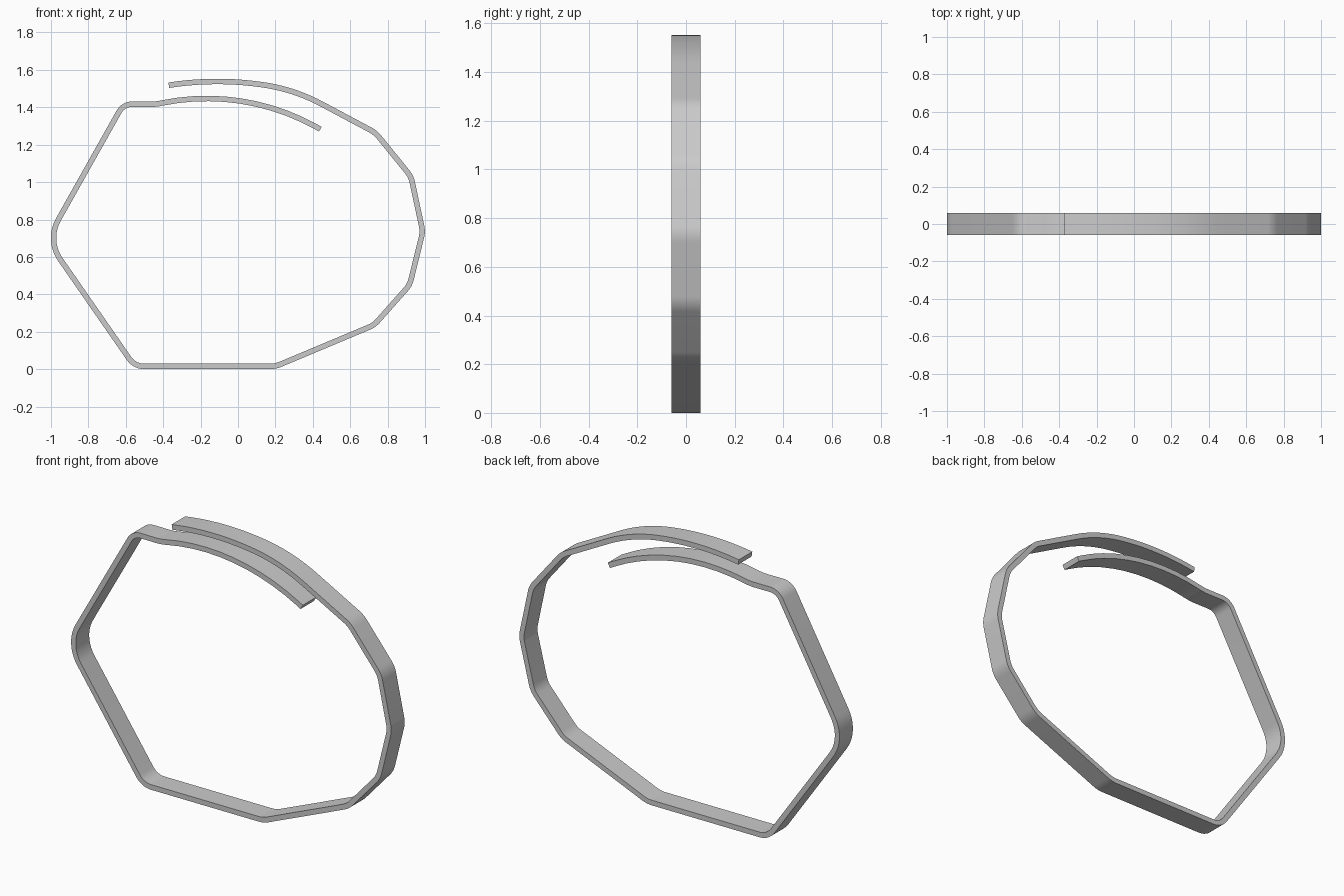
import bpy
import bmesh
import math
from mathutils import Vector

cube = bpy.data.objects.get("Cube")
if cube:
    bpy.data.objects.remove(cube, do_unlink=True)

HALF_THICK = 0.0145
HALF_WIDTH = 0.06
STEPS = 10

# Centre line of the band as corners: x, z, bend radius
corners = [
    (0.44, 1.283, 0),        # inner free end
    (0.026, 1.512, 1.2),
    (-0.44, 1.416, 0.3),
    (-0.613, 1.417, 0.08),
    (-1.022, 0.69, 0.2),
    (-0.553, 0.0145, 0.1),
    (0.2, 0.0145, 0.15),
    (0.728, 0.236, 0.13),
    (0.918, 0.45, 0.13),
    (0.988, 0.735, 0.13),
    (0.925, 1.03, 0.13),
    (0.735, 1.264, 0.15),
    (0.298, 1.497, 0.95),
    (-0.12, 1.556, 1.68),
    (-0.37, 1.518, 0),       # outer free end
]


def rounded_path(corners):
    """Replace each corner by a circular arc tangent to both legs."""
    pts = [Vector((x, z)) for x, z, r in corners]
    path = [pts[0]]
    for i in range(1, len(pts) - 1):
        p, r = pts[i], corners[i][2]
        a = (pts[i - 1] - p).normalized()
        b = (pts[i + 1] - p).normalized()
        half = a.angle(b) / 2
        reach = r / math.tan(half)
        start = p + a * reach
        centre = p + (a + b).normalized() * (r / math.sin(half))
        turn = math.pi - 2 * half
        spoke = start - centre
        # Sweep toward the second leg
        sign = 1 if a.x * b.y - a.y * b.x < 0 else -1
        for k in range(STEPS + 1):
            t = sign * turn * k / STEPS
            c, s = math.cos(t), math.sin(t)
            path.append(centre + Vector((spoke.x * c - spoke.y * s,
                                         spoke.x * s + spoke.y * c)))
    path.append(pts[-1])
    return path


def build_band(name, path):
    """Sweep a rectangular section along the path in the xz plane."""
    bm = bmesh.new()
    rings = []
    for i, p in enumerate(path):
        before = path[max(i - 1, 0)]
        after = path[min(i + 1, len(path) - 1)]
        d = (after - before).normalized()
        n = Vector((-d.y, d.x)) * HALF_THICK
        section = [(1, -1), (1, 1), (-1, 1), (-1, -1)]
        rings.append([bm.verts.new((p.x + n.x * u, HALF_WIDTH * v, p.y + n.y * u))
                      for u, v in section])
    for r0, r1 in zip(rings, rings[1:]):
        for j in range(4):
            k = (j + 1) % 4
            bm.faces.new((r0[j], r0[k], r1[k], r1[j]))
    bm.faces.new(rings[0])
    bm.faces.new(rings[-1])
    bmesh.ops.recalc_face_normals(bm, faces=bm.faces)
    mesh = bpy.data.meshes.new(name)
    bm.to_mesh(mesh)
    bm.free()
    obj = bpy.data.objects.new(name, mesh)
    bpy.context.collection.objects.link(obj)
    return obj


# Plain grey material
grey = bpy.data.materials.new("light_grey")
grey.use_nodes = True
colour = (0.6, 0.6, 0.6, 1)
grey.diffuse_color = colour
grey.node_tree.nodes["Principled BSDF"].inputs["Base Color"].default_value = colour

# Bent flat band with overlapping ends
band = build_band("bent_band", rounded_path(corners))
band.data.materials.append(grey)
bpy.ops.object.select_all(action='DESELECT')
band.select_set(True)
bpy.context.view_layer.objects.active = band
bpy.ops.object.shade_smooth_by_angle(angle=math.radians(30))
